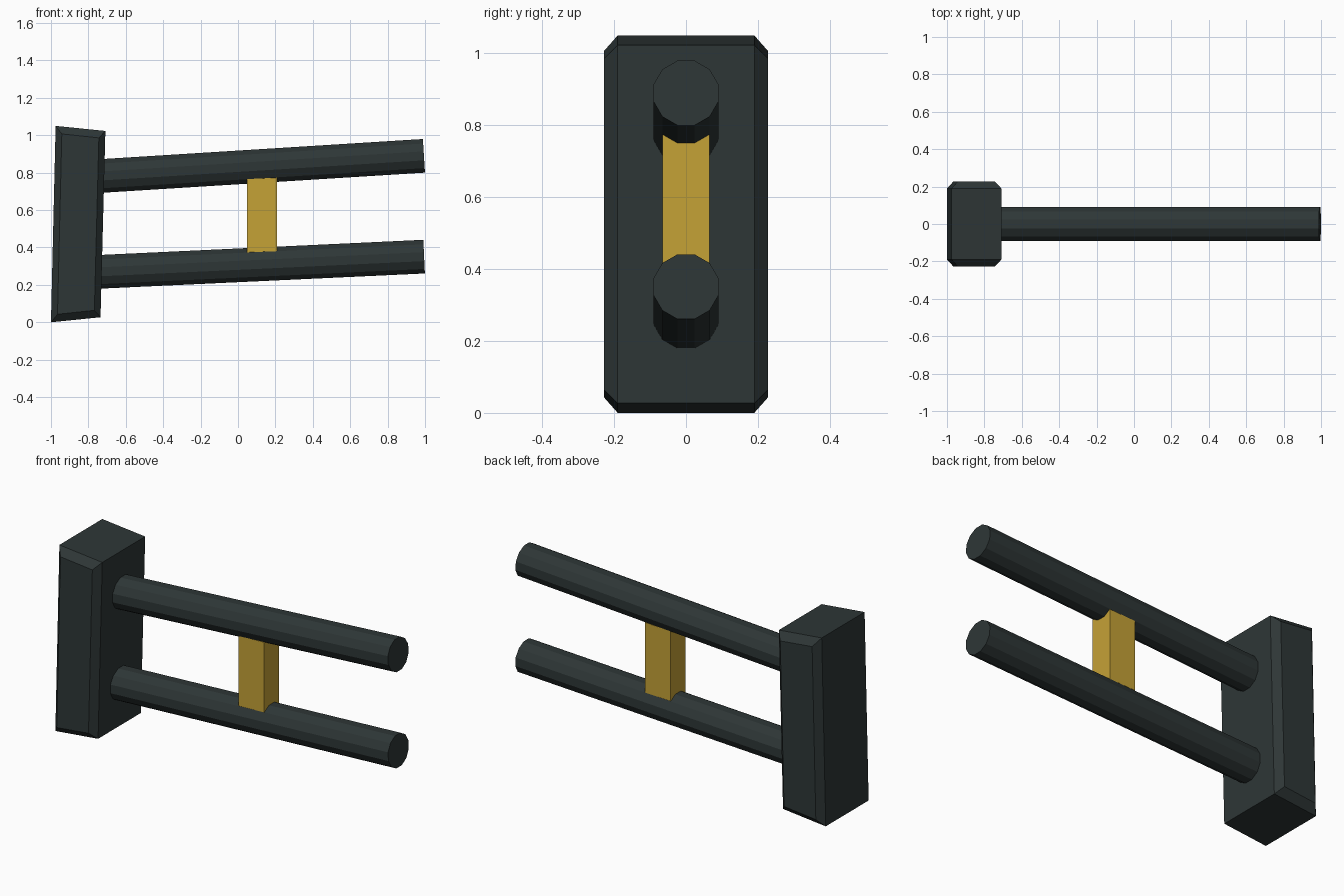
import bpy, bmesh, math
from mathutils import Vector, Matrix

cube = bpy.data.objects.get("Cube")
if cube:
    bpy.data.objects.remove(cube, do_unlink=True)


def material(name, rgb):
    m = bpy.data.materials.new(name)
    m.use_nodes = True
    m.diffuse_color = (*rgb, 1)
    m.node_tree.nodes["Principled BSDF"].inputs["Base Color"].default_value = (*rgb, 1)
    return m


slate = material("dark slate", (0.027, 0.037, 0.037))
gold = material("gold", (0.56, 0.36, 0.037))


def finish(name, bm, mat):
    bmesh.ops.recalc_face_normals(bm, faces=bm.faces)
    mesh = bpy.data.meshes.new(name)
    bm.to_mesh(mesh)
    bm.free()
    mesh.materials.append(mat)
    obj = bpy.data.objects.new(name, mesh)
    bpy.context.collection.objects.link(obj)
    return obj


def loft(name, rings, mat):
    """Skin a stack of (y, outline) rings and cap both ends."""
    bm = bmesh.new()
    loops = [[bm.verts.new((x, y, z)) for x, z in outline] for y, outline in rings]
    for a, b in zip(loops, loops[1:]):
        for i in range(len(a)):
            j = (i + 1) % len(a)
            bm.faces.new((a[i], a[j], b[j], b[i]))
    bm.faces.new(loops[0])
    bm.faces.new(loops[-1])
    return finish(name, bm, mat)


def rod(name, start, end, apothem, mat, sides=12):
    """Faceted rod with flats facing up and down."""
    a, b = Vector(start), Vector(end)
    bm = bmesh.new()
    tilt = math.atan2(b.z - a.z, b.x - a.x)
    turn = (Matrix.Translation((a + b) / 2) @ Matrix.Rotation(-tilt, 4, "Y")
            @ Matrix.Rotation(math.pi / 2, 4, "Y")
            @ Matrix.Rotation(math.pi / sides, 4, "Z"))
    radius = apothem / math.cos(math.pi / sides)
    bmesh.ops.create_cone(bm, cap_ends=True, segments=sides, radius1=radius,
                          radius2=radius, depth=(b - a).length, matrix=turn)
    return finish(name, bm, mat)


# Leaning end block, bevelled around its front and back faces
outer = [(-1.0, 0.0), (-0.735, 0.027), (-0.709, 1.023), (-0.975, 1.05)]
inner = [(-0.965, 0.043), (-0.768, 0.064), (-0.744, 0.986), (-0.942, 1.007)]
loft("end_block", [(-0.228, inner), (-0.19, outer), (0.19, outer), (0.228, inner)], slate)

# Two slightly rising rods
rod("upper_rod", (-0.8, 0, 0.778), (0.994, 0, 0.89), 0.09, slate)
rod("lower_rod", (-0.8, 0, 0.267), (0.995, 0, 0.351), 0.09, slate)

# Upright spacer between the rods
spacer = [(0.049, 0.374), (0.209, 0.38), (0.209, 0.773), (0.049, 0.766)]
loft("spacer", [(-0.066, spacer), (0.066, spacer)], gold)
